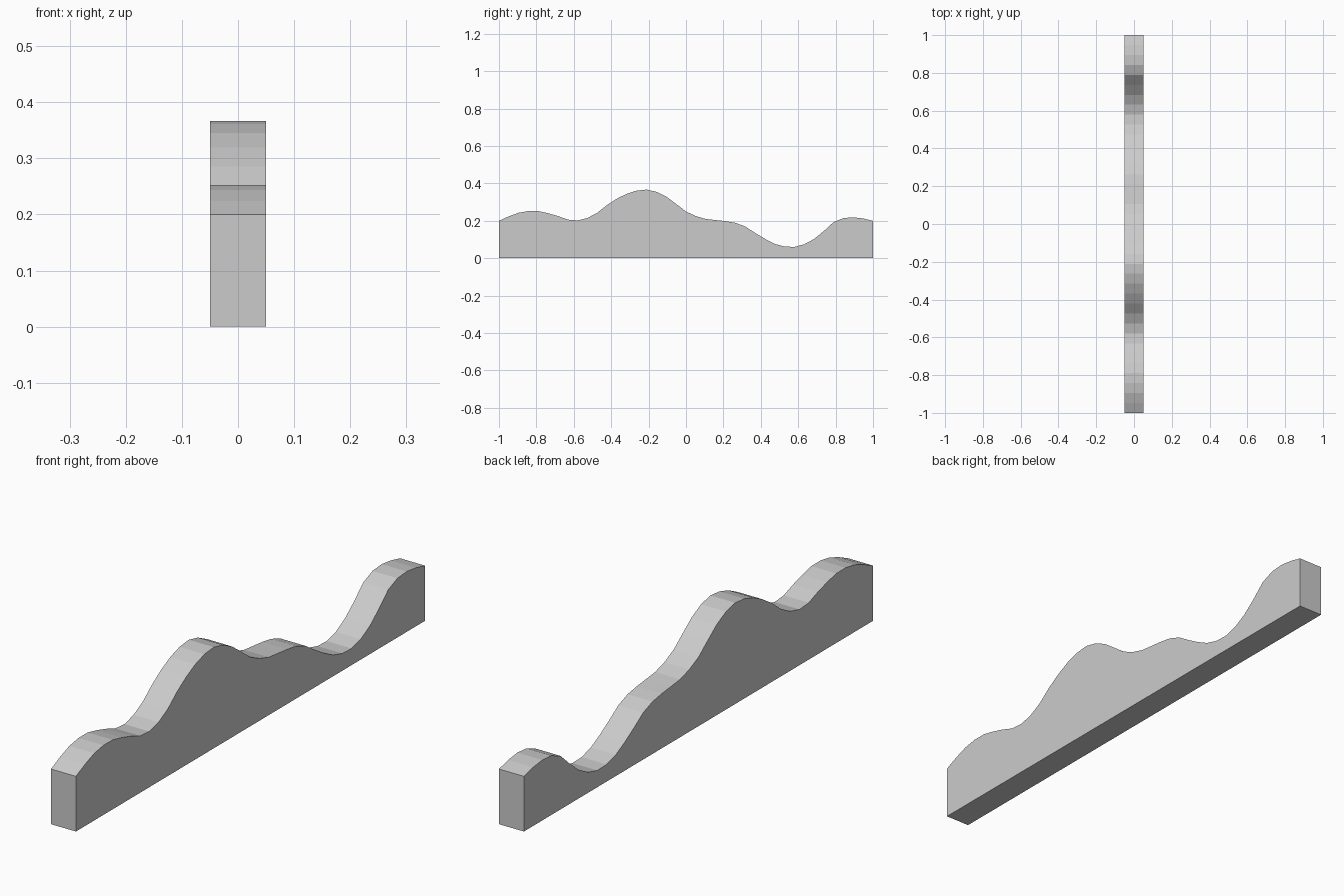
import bpy, bmesh

if "Cube" in bpy.data.objects:
    bpy.data.objects.remove(bpy.data.objects["Cube"])

# Heights of the wavy top edge at even 0.1 steps from y = -1 to y = 1
heights = [0.20, 0.242, 0.253, 0.23, 0.201, 0.227, 0.30, 0.351, 0.366, 0.326, 0.25,
           0.211, 0.20, 0.178, 0.116, 0.068, 0.064, 0.113, 0.20, 0.219, 0.20]
SEGMENTS = 38
HALF_WIDTH = 0.05


def height_at(y):
    """Smooth (Catmull-Rom) curve through the heights."""
    t = (y + 1) / 0.1
    i = min(int(t), len(heights) - 2)
    f = t - i
    p1, p2 = heights[i], heights[i + 1]
    p0 = heights[i - 1] if i > 0 else 2 * p1 - p2
    p3 = heights[i + 2] if i + 2 < len(heights) else 2 * p2 - p1
    return p1 + 0.5 * f * (p2 - p0 + f * (2 * p0 - 5 * p1 + 4 * p2 - p3
                           + f * (3 * (p1 - p2) + p3 - p0)))


# Side profile: flat base and wavy top, extruded across x
ys = [-1 + 2 * i / SEGMENTS for i in range(SEGMENTS + 1)]
profile = [(-1, 0), (1, 0)] + [(y, height_at(y)) for y in reversed(ys)]

bm = bmesh.new()
side = bm.faces.new([bm.verts.new((-HALF_WIDTH, y, z)) for y, z in profile])
result = bmesh.ops.extrude_face_region(bm, geom=[side])
moved = [v for v in result["geom"] if isinstance(v, bmesh.types.BMVert)]
bmesh.ops.translate(bm, verts=moved, vec=(2 * HALF_WIDTH, 0, 0))
if not any(f.normal.x < -0.9 for f in bm.faces) and side.is_valid is False:
    bm.faces.new([v for v in bm.verts if v.co.x < 0])
bmesh.ops.recalc_face_normals(bm, faces=bm.faces)

mesh = bpy.data.meshes.new("wavy_board")
bm.to_mesh(mesh)
bm.free()
board = bpy.data.objects.new("wavy_board", mesh)
bpy.context.collection.objects.link(board)
